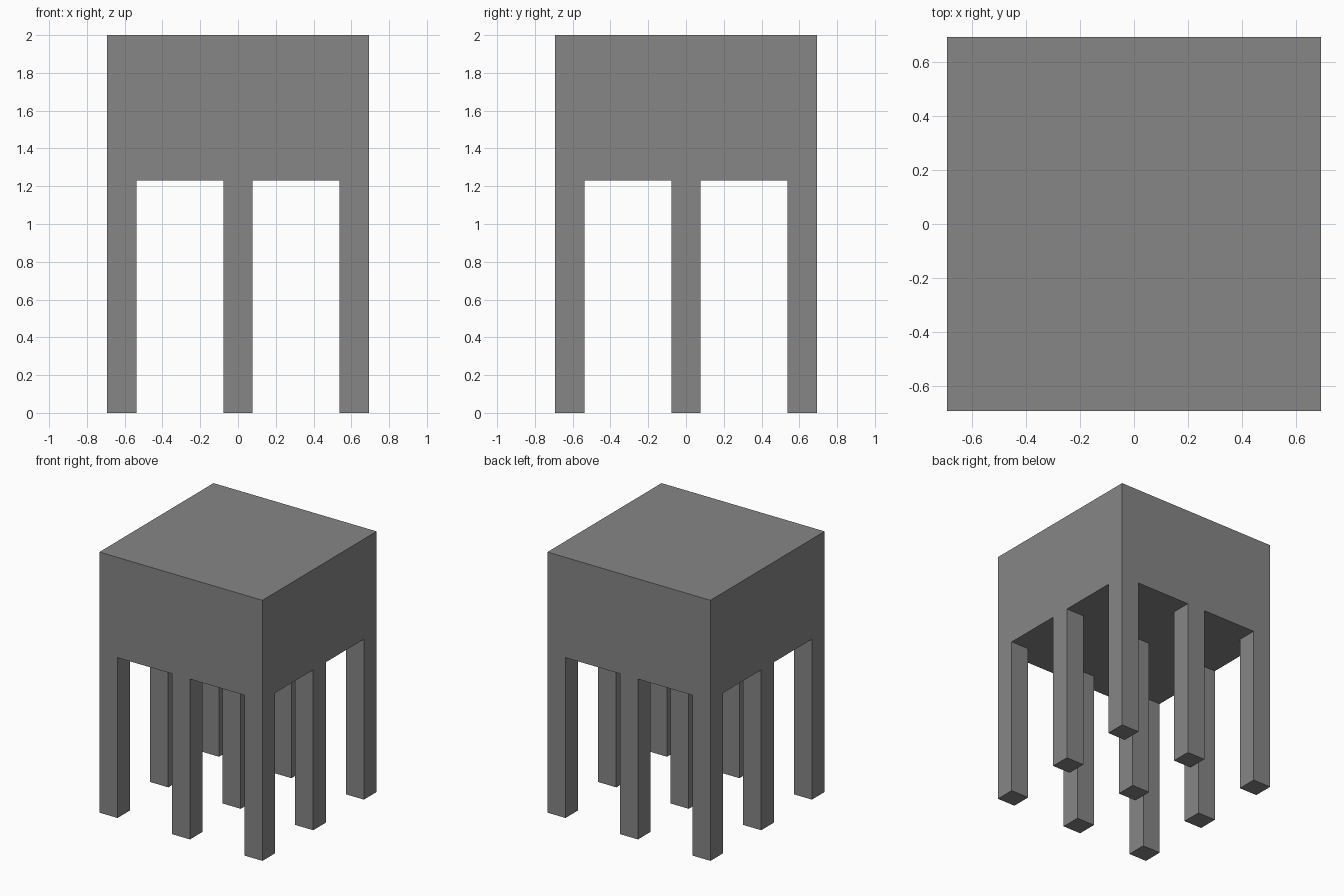
import bpy
import bmesh
from mathutils import Matrix, Vector

default = bpy.data.objects.get("Cube")
if default:
    bpy.data.objects.remove(default, do_unlink=True)

UNIT = 2 / 13            # leg width; all other sizes are multiples of it
BODY_WIDTH = 9 * UNIT
LEG_HEIGHT = 8 * UNIT
BODY_HEIGHT = 5 * UNIT

# Single flat colour
grey = bpy.data.materials.new("mid_grey")
grey.use_nodes = True
colour = (0.24, 0.24, 0.24, 1)
grey.diffuse_color = colour
grey.node_tree.nodes["Principled BSDF"].inputs["Base Color"].default_value = colour


def box(name, size, base):
    """Flat-shaded box whose bottom centre sits at base."""
    mesh = bpy.data.meshes.new(name)
    bm = bmesh.new()
    bmesh.ops.create_cube(bm, size=1, matrix=Matrix.Diagonal((*size, 1)))
    bmesh.ops.translate(bm, verts=bm.verts, vec=Vector((0, 0, size[2] / 2)))
    bm.to_mesh(mesh)
    bm.free()
    mesh.materials.append(grey)
    obj = bpy.data.objects.new(name, mesh)
    obj.location = base
    bpy.context.collection.objects.link(obj)
    return obj


# Solid block on top
box("body_block", (BODY_WIDTH, BODY_WIDTH, BODY_HEIGHT), (0, 0, LEG_HEIGHT))

# Three by three grid of square legs, outer ones flush with the block
rows = {"front": -1, "middle": 0, "back": 1}
columns = {"right": -1, "centre": 0, "left": 1}
spacing = (BODY_WIDTH - UNIT) / 2
for row, y in rows.items():
    for column, x in columns.items():
        box(f"{row}_{column}_leg", (UNIT, UNIT, LEG_HEIGHT),
            (x * spacing, y * spacing, 0))
